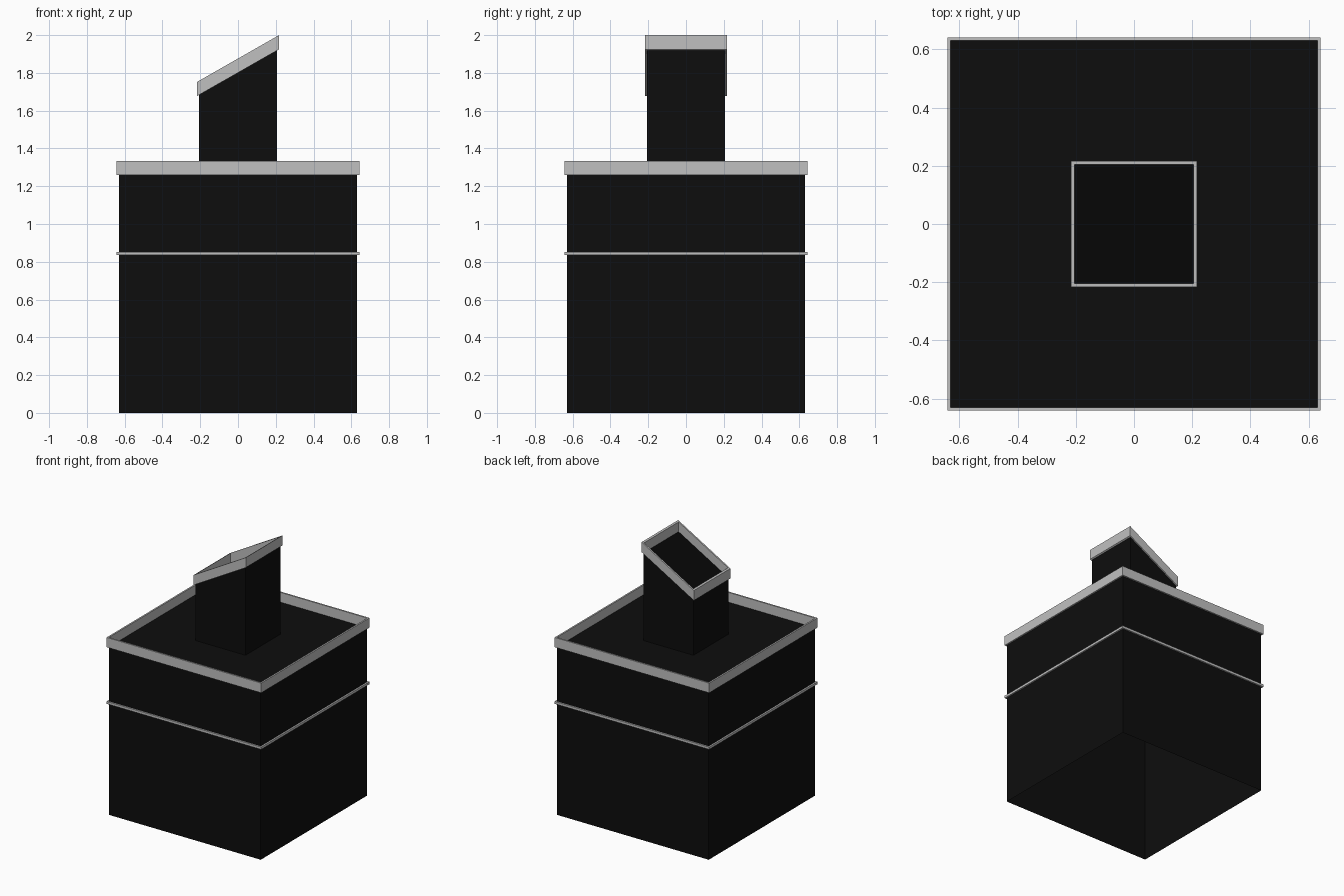
import bpy
import bmesh

cube = bpy.data.objects.get("Cube")
if cube:
    bpy.data.objects.remove(cube, do_unlink=True)


def material(name, value):
    mat = bpy.data.materials.new(name)
    mat.use_nodes = True
    colour = (value, value, value, 1)
    mat.diffuse_color = colour
    mat.node_tree.nodes["Principled BSDF"].inputs["Base Color"].default_value = colour
    return mat


black = material("matte_black", 0.004)
dark = material("deep_black", 0.002)
grey = material("light_grey", 0.53)

SLOPE = 0.57


def ring(bm, half, z, slope=0):
    """Square loop of vertices, tilted along x by slope."""
    corners = ((-1, -1), (1, -1), (1, 1), (-1, 1))
    return [bm.verts.new((x * half, y * half, z + slope * x * half)) for x, y in corners]


def bridge(bm, low, high):
    faces = []
    for i in range(4):
        j = (i + 1) % 4
        faces.append(bm.faces.new((low[i], low[j], high[j], high[i])))
    return faces


def finish(bm, name, mats):
    mesh = bpy.data.meshes.new(name)
    bm.to_mesh(mesh)
    bm.free()
    for mat in mats:
        mesh.materials.append(mat)
    obj = bpy.data.objects.new(name, mesh)
    bpy.context.collection.objects.link(obj)


def box(name, half, bottom, top, slope=0, mats=(black,)):
    """Box with an open bottom and a flat or sloping lid."""
    bm = bmesh.new()
    low = ring(bm, half, bottom)
    high = ring(bm, half, top, slope)
    bridge(bm, low, high)
    lid = bm.faces.new(high)
    lid.material_index = len(mats) - 1
    finish(bm, name, mats)


def frame(name, inner, outer, bottom, top, slope=0):
    """Square frame with four closed sides."""
    bm = bmesh.new()
    loops = [ring(bm, half, z, slope) for half, z in
             ((outer, bottom), (outer, top), (inner, top), (inner, bottom))]
    for i in range(4):
        bridge(bm, loops[i], loops[(i + 1) % 4])
    finish(bm, name, (grey,))


# Main block with its trim
box("main_block", 0.63, 0, 1.26)
frame("wall_band", 0.63, 0.642, 0.835, 0.853)
frame("roof_rim", 0.63, 0.642, 1.26, 1.333)

# Chimney with a slanted top
box("chimney", 0.207, 1.26, 1.803, SLOPE, (black, dark))
frame("chimney_rim", 0.205, 0.217, 1.801, 1.876, SLOPE)
